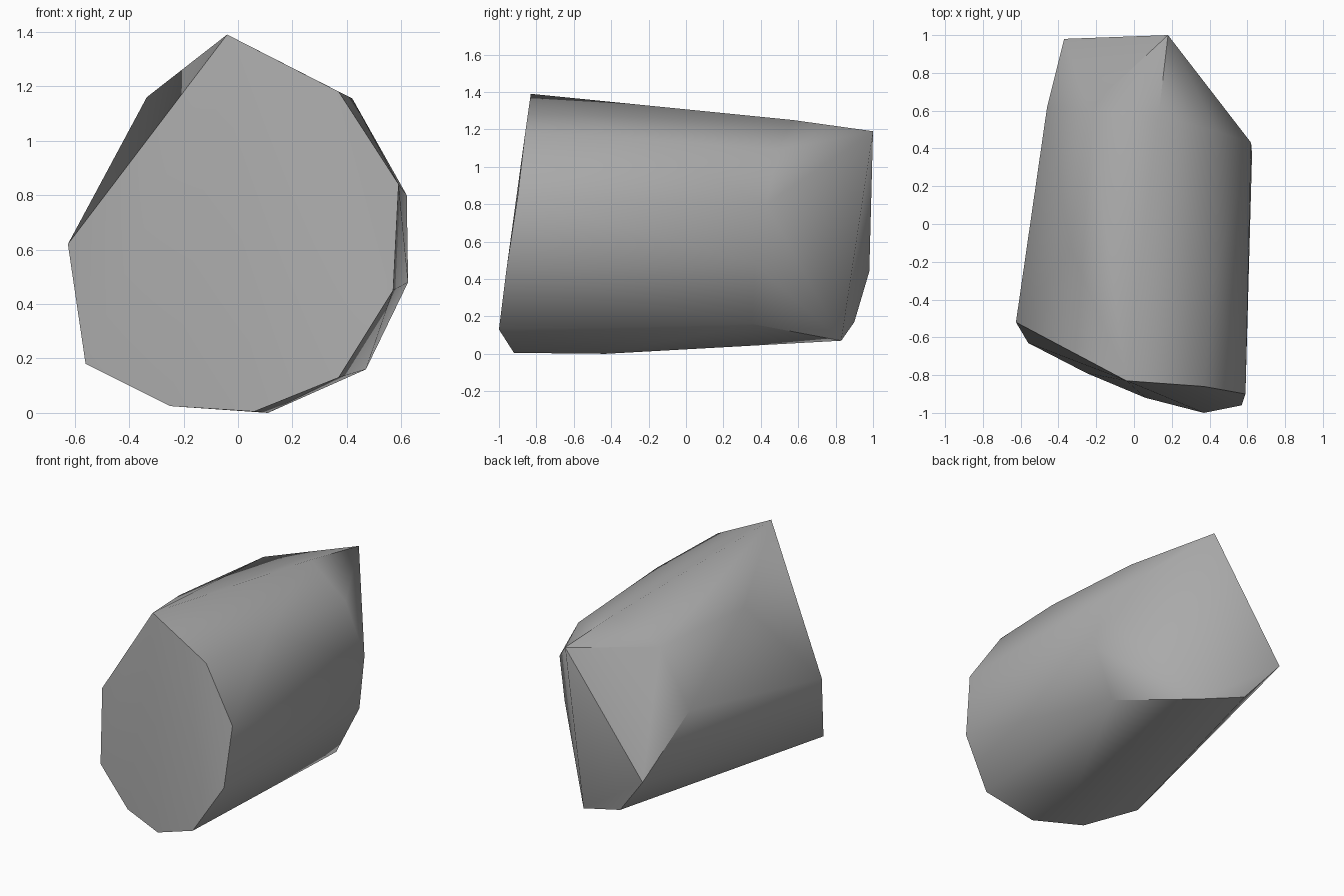
import bpy
import bmesh
import math
from mathutils import Vector

# Remove the default cube
default_cube = bpy.data.objects.get("Cube")
if default_cube:
    bpy.data.objects.remove(default_cube, do_unlink=True)


def flat_material(name, colour):
    material = bpy.data.materials.new(name)
    material.use_nodes = True
    material.diffuse_color = colour
    shader = material.node_tree.nodes["Principled BSDF"]
    shader.inputs["Base Color"].default_value = colour
    shader.inputs["Roughness"].default_value = 0.9
    return material


def hull_object(name, corners, material):
    """Wrap a faceted convex skin around the given corners."""
    mesh = bpy.data.meshes.new(name)
    bm = bmesh.new()
    for corner in corners:
        bm.verts.new(Vector(corner))
    hull = bmesh.ops.convex_hull(bm, input=bm.verts)
    loose = [v for v in hull["geom_interior"] if isinstance(v, bmesh.types.BMVert)]
    bmesh.ops.delete(bm, geom=loose, context="VERTS")
    bmesh.ops.recalc_face_normals(bm, faces=bm.faces)
    bm.to_mesh(mesh)
    bm.free()
    mesh.materials.append(material)
    obj = bpy.data.objects.new(name, mesh)
    bpy.context.collection.objects.link(obj)
    return obj


# Broad broken face at the front, clockwise from the peak
front_facet = [
    (-0.04, -0.83, 1.39), (0.37, -0.86, 1.18), (0.59, -0.90, 0.84),
    (0.57, -0.96, 0.45), (0.37, -1.0, 0.13), (0.06, -0.92, 0.005),
    (-0.25, -0.79, 0.025), (-0.56, -0.63, 0.18), (-0.625, -0.52, 0.62),
]

# Corners along the flanks, top ridge and underside
flanks = [
    (0.42, -0.3, 1.155), (0.44, 0.49, 1.09), (0.62, 0.43, 0.8),
    (0.625, 0.37, 0.48), (0.47, 0.35, 0.16), (0.11, -0.43, 0),
    (-0.335, -0.13, 1.16), (0.13, 0.57, 1.25),
]

# Chipped facets at the back
back_facets = [
    (0.18, 1.0, 1.19), (-0.24, 0.61, 1.155), (-0.46, 0.62, 0.8),
    (-0.37, 0.98, 0.44), (-0.15, 0.9, 0.17), (0.165, 0.83, 0.07),
]

stone_grey = flat_material("stone grey", (0.4, 0.4, 0.4, 1))
rock = hull_object("rock", front_facet + flanks + back_facets, stone_grey)

# Soften the shallow edges, keep the broken ones crisp
bpy.ops.object.select_all(action="DESELECT")
rock.select_set(True)
bpy.context.view_layer.objects.active = rock
bpy.ops.object.shade_smooth_by_angle(angle=math.radians(40))
